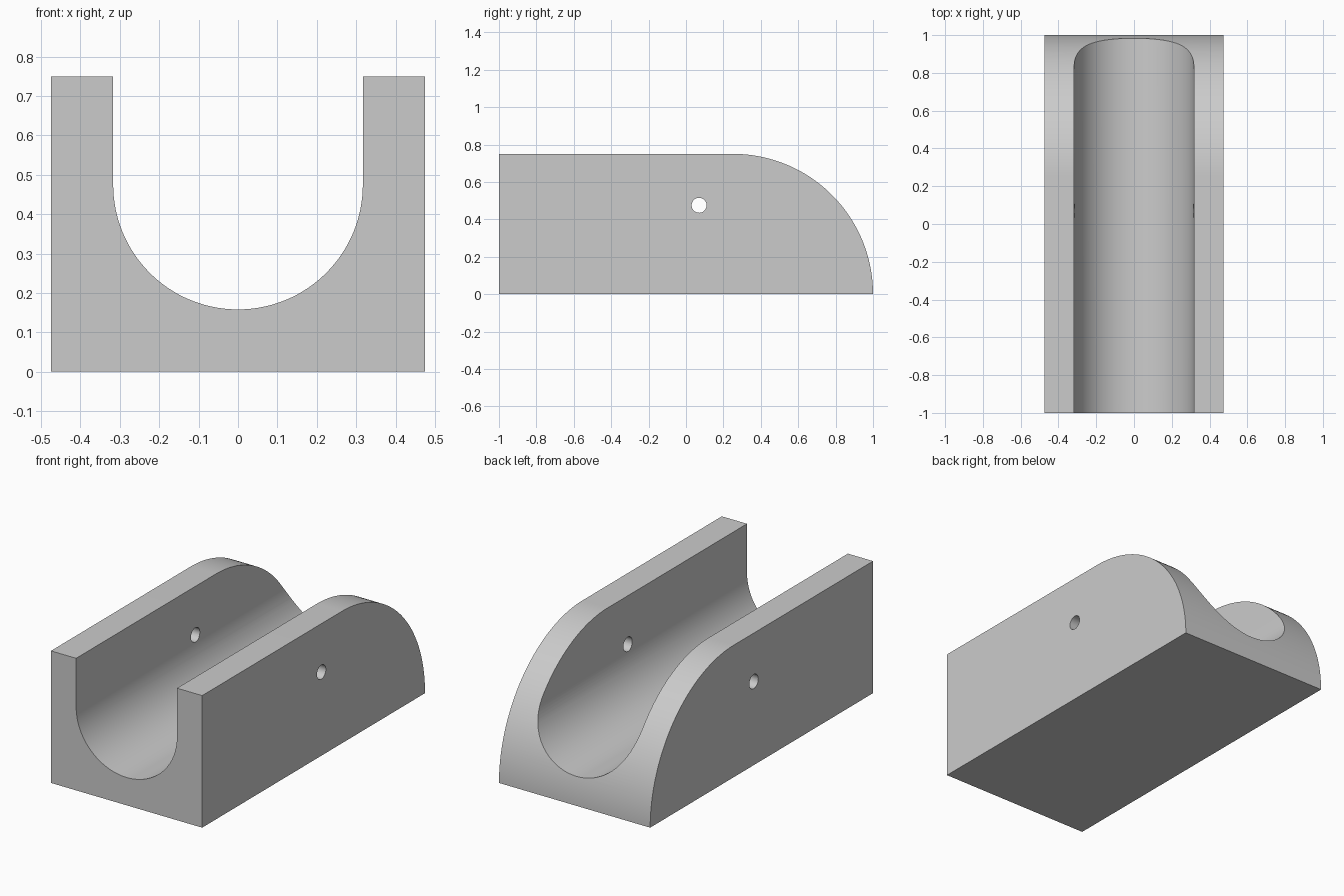
import bpy, bmesh
from math import pi, sin, cos, radians
from mathutils import Vector

HALF_W, HEIGHT = 0.475, 0.75      # block half width and height
GROOVE_R, AXIS_Z = 0.317, 0.475   # cradle radius and axis height
HOLE_R, HOLE_Y = 0.04, 0.07       # cross pin hole

cube = bpy.data.objects.get("Cube")
if cube:
    bpy.data.objects.remove(cube, do_unlink=True)

grey = bpy.data.materials.new("light grey")
grey.use_nodes = True
grey.diffuse_color = (0.6, 0.6, 0.6, 1)
grey.node_tree.nodes["Principled BSDF"].inputs["Base Color"].default_value = (0.6, 0.6, 0.6, 1)


def arc(cu, cv, r, start, end, steps):
    """Points of an arc in a 2D plane."""
    angles = [start + (end - start) * i / steps for i in range(steps + 1)]
    return [(cu + r * cos(a), cv + r * sin(a)) for a in angles]


def extrude(name, points, place, travel):
    """Solid made by sweeping a flat outline along a vector."""
    bm = bmesh.new()
    face = bm.faces.new([bm.verts.new(place(u, v)) for u, v in points])
    swept = bmesh.ops.extrude_face_region(bm, geom=[face], use_keep_orig=True)
    moved = [g for g in swept["geom"] if isinstance(g, bmesh.types.BMVert)]
    bmesh.ops.translate(bm, verts=moved, vec=Vector(travel))
    bmesh.ops.recalc_face_normals(bm, faces=bm.faces)
    mesh = bpy.data.meshes.new(name)
    bm.to_mesh(mesh)
    bm.free()
    mesh.materials.append(grey)
    obj = bpy.data.objects.new(name, mesh)
    bpy.context.collection.objects.link(obj)
    return obj


# Block with a quarter-round back end
side = [(-1, 0)] + arc(1 - HEIGHT, 0, HEIGHT, 0, pi / 2, 64) + [(-1, HEIGHT)]
block = extrude("cradle_block", side, lambda y, z: (-HALF_W, y, z), (2 * HALF_W, 0, 0))

# Round-bottomed channel running the whole length
channel = arc(0, AXIS_Z, GROOVE_R, pi, 2 * pi, 64) + [(GROOVE_R, 1), (-GROOVE_R, 1)]
groove = extrude("groove_cutter", channel, lambda x, z: (x, -1.2, z), (0, 2.4, 0))

# Pin hole through both walls
circle = arc(HOLE_Y, AXIS_Z, HOLE_R, 0, 2 * pi, 32)[:-1]
pin_hole = extrude("pin_hole_cutter", circle, lambda y, z: (-1, y, z), (2, 0, 0))

bpy.ops.object.select_all(action='DESELECT')
block.select_set(True)
bpy.context.view_layer.objects.active = block
for cutter in (groove, pin_hole):
    cut = block.modifiers.new(cutter.name, 'BOOLEAN')
    cut.operation = 'DIFFERENCE'
    cut.solver = 'EXACT'
    cut.object = cutter
    bpy.ops.object.modifier_apply(modifier=cut.name)
    bpy.data.objects.remove(cutter, do_unlink=True)

bpy.ops.object.shade_smooth_by_angle(angle=radians(30))
